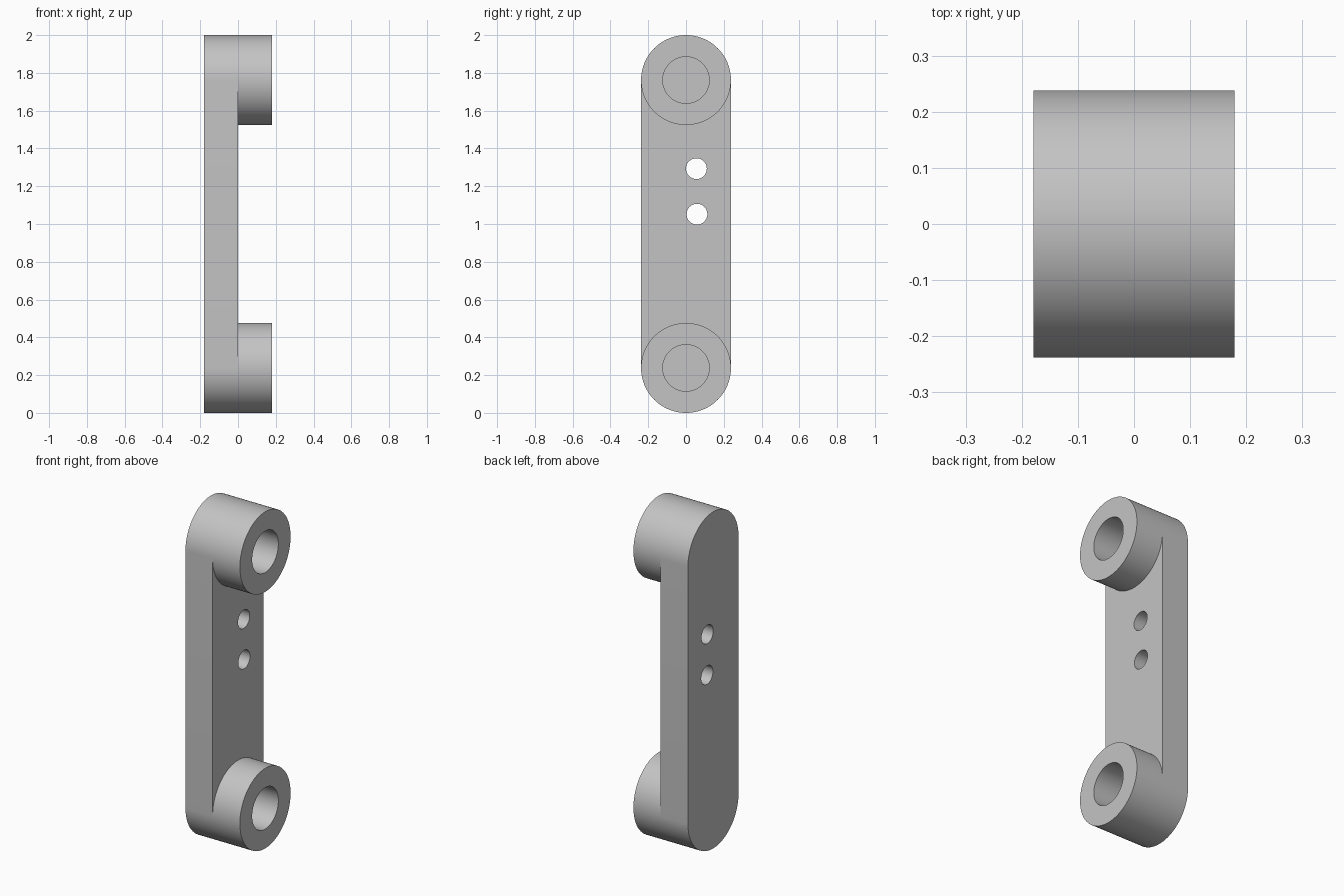
import bpy, bmesh
from math import sin, cos, pi

cube = bpy.data.objects.get("Cube")
if cube:
    bpy.data.objects.remove(cube, do_unlink=True)

HALF = 0.179            # half thickness along x
R, BORE, HOLE = 0.238, 0.123, 0.055
LOW, HIGH = R, 2 - R    # eye centres
SEG = 96

grey = bpy.data.materials.new("light grey metal")
grey.use_nodes = True
grey.diffuse_color = (0.55, 0.55, 0.55, 1)
grey.node_tree.nodes["Principled BSDF"].inputs["Base Color"].default_value = (0.55, 0.55, 0.55, 1)


def arc(y, z, r, start=0, sweep=2 * pi, n=SEG):
    """Points in the yz plane; a full circle leaves out the repeated end."""
    count = n if sweep == 2 * pi else n + 1
    return [(y + r * cos(start + sweep * i / n), z + r * sin(start + sweep * i / n))
            for i in range(count)]


def loop(bm, points, x):
    return [bm.verts.new((x, y, z)) for y, z in points]


def bridge(bm, a, b):
    for i in range(len(a)):
        j = (i + 1) % len(a)
        bm.faces.new((a[i], a[j], b[j], b[i]))


def finish(bm, name):
    bmesh.ops.recalc_face_normals(bm, faces=bm.faces)
    mesh = bpy.data.meshes.new(name)
    bm.to_mesh(mesh)
    bm.free()
    mesh.materials.append(grey)
    obj = bpy.data.objects.new(name, mesh)
    bpy.context.collection.objects.link(obj)
    return obj


def prism(name, points, x0, x1):
    bm = bmesh.new()
    a, b = loop(bm, points, x0), loop(bm, points, x1)
    bridge(bm, a, b)
    bm.faces.new(a)
    bm.faces.new(b)
    return finish(bm, name)


def boss(name, z):
    """Ring standing on the plate, open where it joins."""
    bm = bmesh.new()
    outer, inner = arc(0, z, R), arc(0, z, BORE)
    o0, o1 = loop(bm, outer, 0), loop(bm, outer, HALF)
    i1, i0 = loop(bm, inner, HALF), loop(bm, inner, 0)
    for a, b in ((o0, o1), (o1, i1), (i1, i0)):
        bridge(bm, a, b)
    return finish(bm, name)


# Round-ended plate
outline = arc(0, HIGH, R, 0, pi, SEG // 2) + arc(0, LOW, R, pi, pi, SEG // 2)
plate = prism("link_plate", outline, -HALF, 0)

# Two small through holes
for i, (y, z) in enumerate(((0.055, 1.293), (0.058, 1.052))):
    cutter = prism(f"hole_cutter_{i + 1}", arc(y, z, HOLE, n=48), -HALF - 0.1, 0.1)
    cutter.hide_render = True
    cutter.hide_set(True)
    cut = plate.modifiers.new(f"hole_{i + 1}", "BOOLEAN")
    cut.operation = "DIFFERENCE"
    cut.solver = "EXACT"
    cut.object = cutter

# Bake the holes and drop the cutters
bpy.context.view_layer.update()
baked = bpy.data.meshes.new_from_object(plate.evaluated_get(bpy.context.evaluated_depsgraph_get()))
plate.modifiers.clear()
plate.data = baked
for obj in [o for o in bpy.data.objects if o.name.startswith("hole_cutter")]:
    bpy.data.objects.remove(obj, do_unlink=True)

# Bored eyes at both ends
parts = [plate, boss("upper_eye", HIGH), boss("lower_eye", LOW)]

# Smooth round walls, sharp rims
bpy.ops.object.select_all(action="DESELECT")
for obj in parts:
    obj.select_set(True)
bpy.context.view_layer.objects.active = plate
bpy.ops.object.shade_smooth_by_angle(angle=pi / 6)
